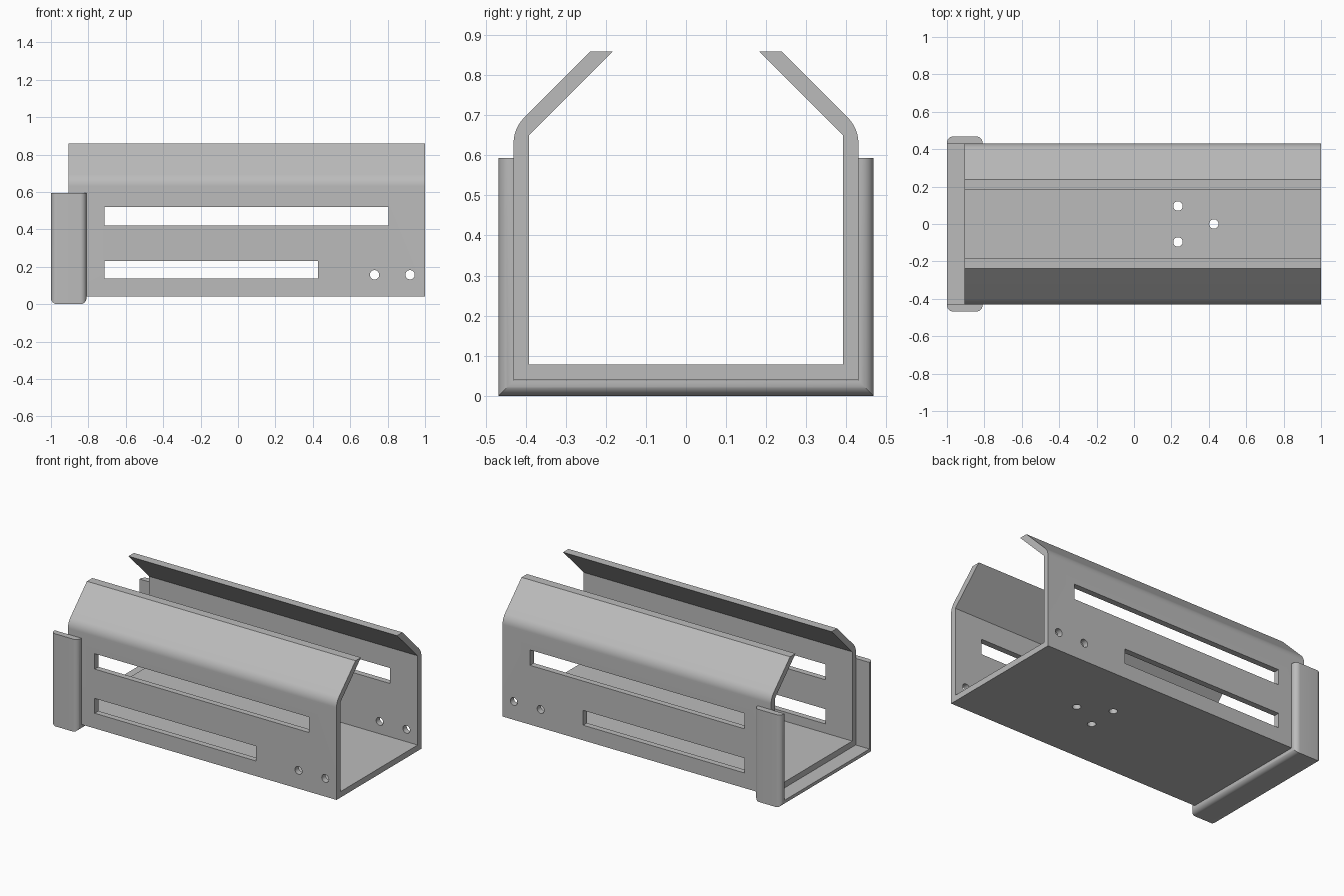
import bpy
import bmesh
from math import cos, sin, pi, radians

cube = bpy.data.objects.get("Cube")
if cube:
    bpy.data.objects.remove(cube, do_unlink=True)

GREY = (0.5, 0.5, 0.5, 1)
steel = bpy.data.materials.new("steel_grey")
steel.use_nodes = True
steel.diffuse_color = GREY
steel.node_tree.nodes["Principled BSDF"].inputs["Base Color"].default_value = GREY


def loft(name, rings):
    """Join equal rings of points into a closed solid with flat end caps."""
    bm = bmesh.new()
    loops = [[bm.verts.new(p) for p in ring] for ring in rings]
    n = len(loops[0])
    for a, b in zip(loops, loops[1:]):
        for i in range(n):
            j = (i + 1) % n
            bm.faces.new((a[i], a[j], b[j], b[i]))
    bm.faces.new(loops[0])
    bm.faces.new(loops[-1])
    bmesh.ops.recalc_face_normals(bm, faces=bm.faces)
    mesh = bpy.data.meshes.new(name)
    bm.to_mesh(mesh)
    bm.free()
    obj = bpy.data.objects.new(name, mesh)
    bpy.context.collection.objects.link(obj)
    mesh.materials.append(steel)
    return obj


def activate(obj):
    bpy.ops.object.select_all(action='DESELECT')
    obj.select_set(True)
    bpy.context.view_layer.objects.active = obj


def cut(target, cutter):
    cutter.hide_render = True
    mod = target.modifiers.new("cut", 'BOOLEAN')
    mod.operation = 'DIFFERENCE'
    mod.solver = 'EXACT'
    mod.object = cutter
    activate(target)
    bpy.ops.object.modifier_apply(modifier=mod.name)
    bpy.data.objects.remove(cutter, do_unlink=True)


def slot(target, x0, x1, z0, z1):
    ring = [(x0, z0), (x1, z0), (x1, z1), (x0, z1)]
    cut(target, loft("slot_cutter", [[(x, y, z) for x, z in ring] for y in (-0.6, 0.6)]))


def hole(target, u, v, through_floor, r=0.025, n=32):
    ring = [(u + r * cos(2 * pi * i / n), v + r * sin(2 * pi * i / n)) for i in range(n)]
    if through_floor:
        rings = [[(x, y, z) for x, y in ring] for z in (-0.02, 0.11)]
    else:
        rings = [[(x, y, z) for x, z in ring] for y in (-0.6, 0.6)]
    cut(target, loft("hole_cutter", rings))


# Folded channel: floor, two walls and inward lips with a rounded outer bend
R, STEPS = 0.09, 12
outer = [(0.43, 0.04)]
for i in range(STEPS + 1):
    a = radians(45) * i / STEPS
    outer.append((0.34 + R * cos(a), 0.63 + R * sin(a)))
half = outer + [(0.238, 0.859), (0.183, 0.859), (0.392, 0.65), (0.392, 0.078)]
profile = half + [(-y, z) for y, z in reversed(half)]
channel = loft("channel_body", [[(x, y, z) for y, z in profile] for x in (-0.905, 1.0)])

# Openings through both walls, and mounting holes in the floor
slot(channel, -0.715, 0.805, 0.42, 0.519)
slot(channel, -0.715, 0.428, 0.137, 0.232)
for x in (0.73, 0.92):
    hole(channel, x, 0.157, False)
for x, y in ((0.235, 0.096), (0.235, -0.096), (0.427, 0)):
    hole(channel, x, y, True)

# U-shaped end collar: strip with rounded outer edges, mitred at the corners
X0, X1, T, r = -1.0, -0.81, 0.038, 0.033
strip = [(X0, 0.0), (X1, 0.0)]
for cx, start in ((X1 - r, 0), (X0 + r, 90)):
    for i in range(11):
        a = radians(start + 9 * i)
        strip.append((cx + r * cos(a), T - r + r * sin(a)))
stations = []
for side, at_top in ((1, True), (1, False), (-1, False), (-1, True)):
    stations.append([(x, side * (0.43 + o), 0.593 if at_top else 0.038 - o) for x, o in strip])
collar = loft("end_collar", stations)

for part in (channel, collar):
    activate(part)
    bpy.ops.object.shade_smooth_by_angle(angle=radians(30))
